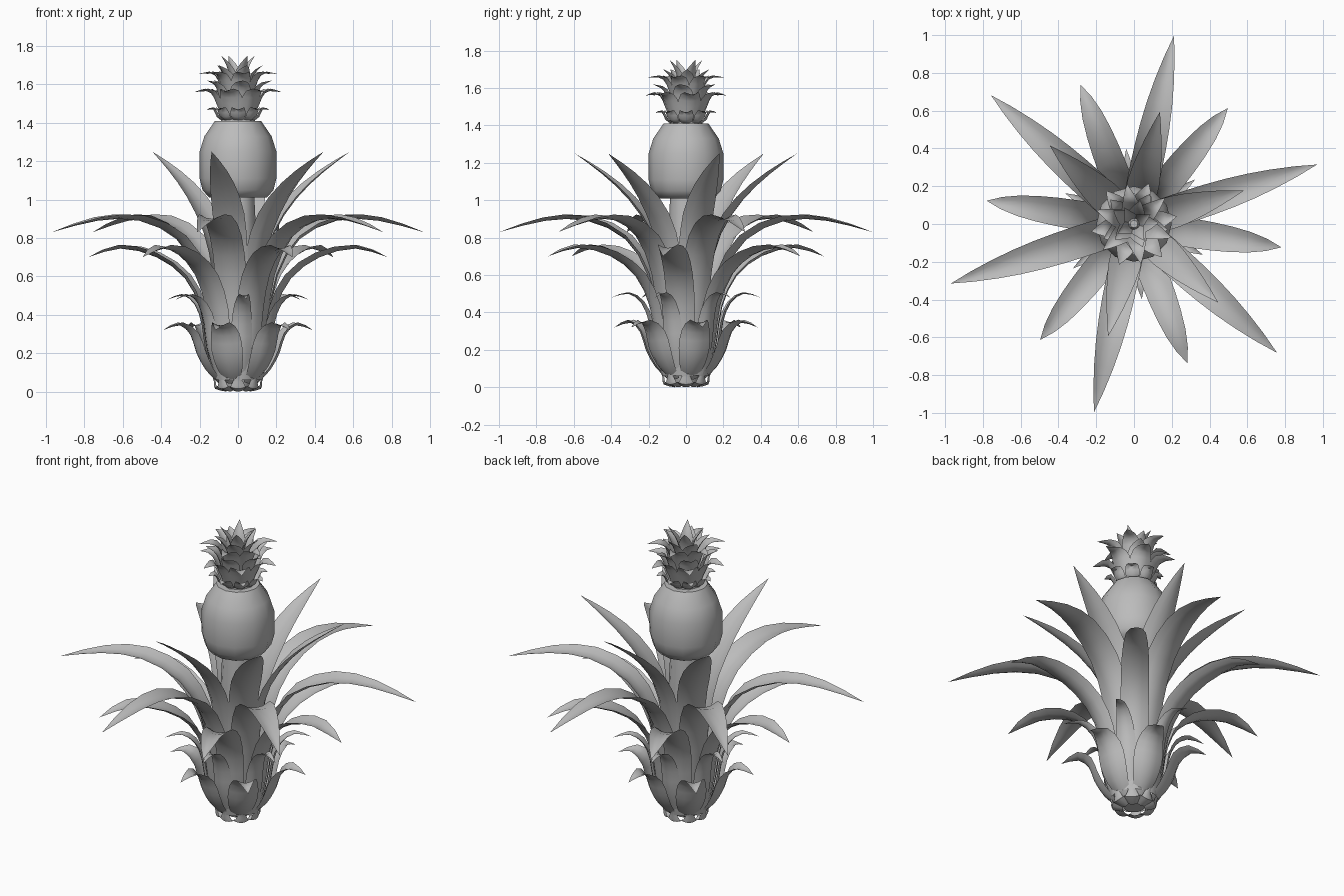
import bpy, bmesh
from math import sin, cos, pi, radians
from mathutils import Vector

if "Cube" in bpy.data.objects:
    bpy.data.objects.remove(bpy.data.objects["Cube"])

grey = bpy.data.materials.new("plain_grey")
grey.use_nodes = True
grey.diffuse_color = (0.5, 0.5, 0.5, 1)
grey.node_tree.nodes["Principled BSDF"].inputs["Base Color"].default_value = (0.5, 0.5, 0.5, 1)


def finish(name, bm, angle):
    mesh = bpy.data.meshes.new(name)
    bm.to_mesh(mesh)
    bm.free()
    mesh.materials.append(grey)
    obj = bpy.data.objects.new(name, mesh)
    bpy.context.collection.objects.link(obj)
    bpy.ops.object.select_all(action="DESELECT")
    obj.select_set(True)
    bpy.context.view_layer.objects.active = obj
    bpy.ops.object.shade_smooth_by_angle(angle=radians(angle))


def spline(points, t):
    """Point on a smooth curve through the given (radius, height) pairs."""
    p = [Vector(q) for q in points]
    p = [2 * p[0] - p[1]] + p + [2 * p[-1] - p[-2]]
    i = min(int(t * (len(points) - 1)), len(points) - 2)
    u = t * (len(points) - 1) - i
    a, b, c, d = p[i:i + 4]
    return (2 * b + (c - a) * u + (2 * a - 5 * b + 4 * c - d) * u ** 2
            + (3 * b - a - 3 * c + d) * u ** 3) / 2


def leaf_ring(name, path, width, angles, base=0.8, peak=0.5, taper=1.7, cup=0.35, steps=10):
    """Ring of cupped, pointed leaves following one radial path."""
    bm = bmesh.new()
    for angle in angles:
        out = Vector((cos(radians(angle)), sin(radians(angle)), 0))
        side = Vector((-out.y, out.x, 0))
        rows = []
        for k in range(steps + 1):
            t = k / steps
            r, z = spline(path, t)
            tan = (spline(path, min(t + 0.02, 1)) - spline(path, max(t - 0.02, 0))).normalized()
            inward = -tan.y * out + Vector((0, 0, tan.x))
            if t < peak:
                half = width / 2 * (base + (1 - base) * sin(t / peak * pi / 2))
            else:
                half = width / 2 * (1 - ((t - peak) / (1 - peak)) ** taper)
            centre = r * out + Vector((0, 0, z))
            if k == steps:
                rows.append([bm.verts.new(centre)] * 5)
            else:
                rows.append([bm.verts.new(centre + side * s * half + inward * cup * half * s * s)
                             for s in (-1, -0.5, 0, 0.5, 1)])
        for low, high in zip(rows, rows[1:]):
            for j in range(4):
                quad = [low[j], low[j + 1], high[j + 1], high[j]]
                bm.faces.new(list(dict.fromkeys(quad)))
    finish(name, bm, 50)


def lathe(name, profile, sides, angle):
    """Solid of revolution, closed flat at both ends."""
    bm = bmesh.new()
    rings = [[bm.verts.new((r * cos(2 * pi * i / sides), r * sin(2 * pi * i / sides), z))
              for i in range(sides)] for r, z in profile]
    for low, high in zip(rings, rings[1:]):
        for i in range(sides):
            j = (i + 1) % sides
            bm.faces.new((low[i], low[j], high[j], high[i]))
    bm.faces.new(rings[0][::-1])
    bm.faces.new(rings[-1])
    finish(name, bm, angle)


def around(start, count=6):
    return [start + 360 / count * i for i in range(count)]


# Stem, fruit and crown core
lathe("stem", [(0.06, 0.02), (0.1, 0.2), (0.1, 0.7), (0.085, 1.02)], 12, 40)
lathe("fruit", [(0.15, 1.01), (0.185, 1.05), (0.2, 1.11), (0.2, 1.25), (0.175, 1.33), (0.12, 1.41)], 12, 50)
lathe("crown_core", [(0.09, 1.4), (0.07, 1.5), (0.02, 1.6)], 8, 40)

# Leaves of the plant, from the ground upwards
leaf_ring("root_leaves", [(0.06, 0), (0.12, 0.015), (0.125, 0.05), (0.14, 0.1)], 0.09,
          around(0, 8), base=0.7, peak=0.35, taper=1.2, steps=6)
leaf_ring("lowest_leaves", [(0.1, 0.04), (0.17, 0.11), (0.22, 0.2), (0.25, 0.29), (0.31, 0.345), (0.4, 0.32)],
          0.17, around(13), base=0.5, peak=0.45, taper=1.8)
leaf_ring("short_leaves", [(0.13, 0.08), (0.18, 0.22), (0.2, 0.35), (0.24, 0.45), (0.31, 0.5), (0.4, 0.48)],
          0.11, around(36), peak=0.3, taper=1.7)
leaf_ring("middle_leaves",
          [(0.13, 0.06), (0.17, 0.25), (0.2, 0.43), (0.28, 0.59), (0.43, 0.7), (0.62, 0.745), (0.79, 0.7)],
          0.155, around(51), taper=3, steps=12)
leaf_ring("long_leaves",
          [(0.12, 0.08), (0.16, 0.35), (0.21, 0.6), (0.33, 0.79), (0.54, 0.89), (0.77, 0.89), (1.02, 0.83)],
          0.17, around(18), base=0.9, taper=2.3, steps=12)
leaf_ring("upright_leaves", [(0.1, 0.3), (0.13, 0.6), (0.19, 0.82), (0.31, 1.0), (0.46, 1.14), (0.61, 1.25)],
          0.17, around(-103)[:5], taper=1.5, cup=0.3)

# Leaves of the crown, in staggered tiers
leaf_ring("crown_base_leaves", [(0.08, 1.41), (0.11, 1.43), (0.13, 1.47), (0.165, 1.465)], 0.08,
          around(0, 8), steps=6)
leaf_ring("crown_lower_leaves", [(0.08, 1.41), (0.11, 1.49), (0.15, 1.56), (0.23, 1.56)], 0.12,
          around(10), base=0.6, taper=1.4, steps=8)
leaf_ring("crown_middle_leaves", [(0.08, 1.45), (0.1, 1.53), (0.125, 1.59), (0.18, 1.62)], 0.11,
          around(62, 5), base=0.6, taper=1.4, steps=8)
leaf_ring("crown_upper_leaves", [(0.06, 1.49), (0.09, 1.58), (0.13, 1.65), (0.215, 1.655)], 0.1,
          around(40), base=0.6, taper=1.4, steps=8)
leaf_ring("crown_inner_leaves", [(0.04, 1.52), (0.06, 1.6), (0.09, 1.66), (0.13, 1.7)], 0.09,
          around(75, 5), base=0.6, taper=1.4, steps=8)
leaf_ring("crown_tip_leaves", [(0.02, 1.54), (0.035, 1.61), (0.055, 1.68), (0.1, 1.75)], 0.08,
          around(30, 4), base=0.6, taper=1.4, steps=8)
